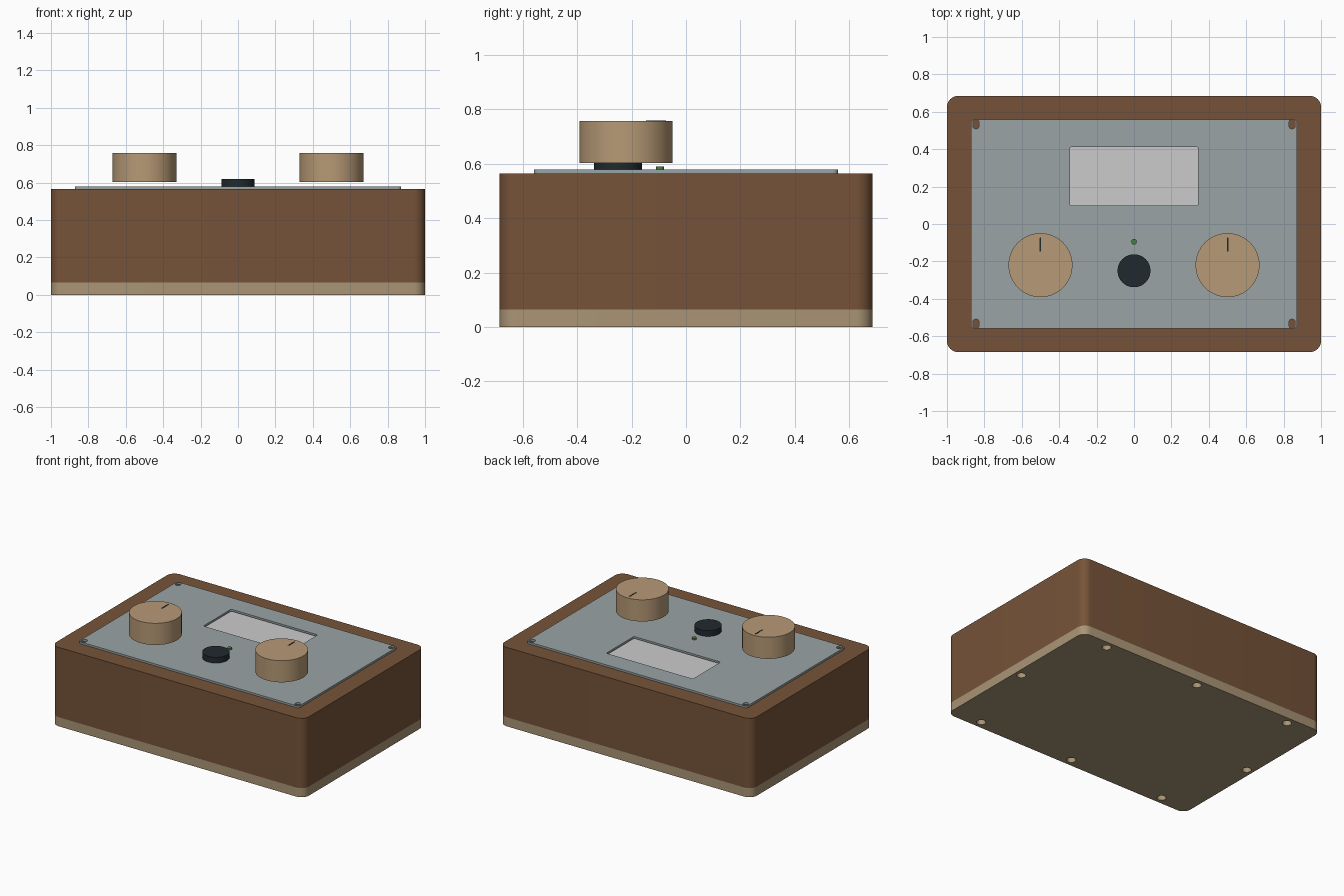
import bpy, bmesh, math

if "Cube" in bpy.data.objects:
    bpy.data.objects.remove(bpy.data.objects["Cube"])


def material(name, rgb):
    m = bpy.data.materials.new(name)
    m.diffuse_color = (*rgb, 1)
    m.use_nodes = True
    m.node_tree.nodes["Principled BSDF"].inputs["Base Color"].default_value = m.diffuse_color
    return m


WOOD = material("walnut", (0.18, 0.086, 0.04))
TAN = material("pale_wood", (0.40, 0.30, 0.18))
KNOB = material("knob_wood", (0.47, 0.32, 0.18))
STEEL = material("panel_metal", (0.32, 0.37, 0.38))
BLACK = material("black_plastic", (0.015, 0.023, 0.028))
GLASS = material("display_white", (0.68, 0.68, 0.71))
GREEN = material("green_led", (0.06, 0.22, 0.04))


def rrect(cx, cy, hx, hy, r, seg=8):
    """Outline of a rectangle with rounded corners."""
    pts = []
    for k, (sx, sy) in enumerate([(1, 1), (-1, 1), (-1, -1), (1, -1)]):
        for i in range(seg + 1):
            a = (k + i / seg) * math.pi / 2
            pts.append((cx + sx * (hx - r) + r * math.cos(a),
                        cy + sy * (hy - r) + r * math.sin(a)))
    return pts


def circle(cx, cy, r, n=64):
    return [(cx + r * math.cos(2 * math.pi * i / n),
             cy + r * math.sin(2 * math.pi * i / n)) for i in range(n)]


def plate(name, outlines, z0, z1, mat):
    """Extrude outlines from z0 to z1; outlines inside others become holes."""
    cu = bpy.data.curves.new(name + "_profile", 'CURVE')
    cu.dimensions = '2D'
    cu.fill_mode = 'BOTH'
    cu.extrude = (z1 - z0) / 2
    for pts in outlines:
        s = cu.splines.new('POLY')
        s.points.add(len(pts) - 1)
        for p, (x, y) in zip(s.points, pts):
            p.co = (x, y, 0, 1)
        s.use_cyclic_u = True
    tmp = bpy.data.objects.new(name + "_tmp", cu)
    bpy.context.collection.objects.link(tmp)
    bpy.context.view_layer.update()
    dg = bpy.context.evaluated_depsgraph_get()
    me = bpy.data.meshes.new_from_object(tmp.evaluated_get(dg))
    bpy.data.objects.remove(tmp)

    bm = bmesh.new()
    bm.from_mesh(me)
    bmesh.ops.remove_doubles(bm, verts=bm.verts, dist=1e-5)
    bmesh.ops.translate(bm, verts=bm.verts, vec=(0, 0, (z0 + z1) / 2))
    bmesh.ops.recalc_face_normals(bm, faces=bm.faces)
    bm.to_mesh(me)
    bm.free()
    me.name = name
    me.materials.clear()
    me.materials.append(mat)
    ob = bpy.data.objects.new(name, me)
    bpy.context.collection.objects.link(ob)
    bpy.ops.object.select_all(action='DESELECT')
    ob.select_set(True)
    bpy.context.view_layer.objects.active = ob
    bpy.ops.object.shade_smooth_by_angle(angle=math.radians(30))
    return ob


# Base plate with eight screw holes
outer = rrect(0, 0, 1.0, 0.685, 0.06)
spots = [(x, y) for x in (-0.76, 0, 0.76) for y in (-0.63, 0.63)]
spots += [(-0.95, 0), (0.95, 0)]
plate("base_plate", [outer] + [circle(x, y, 0.03, 24) for x, y in spots],
      0, 0.065, TAN)

# Stacked hollow wooden frames
inner = rrect(0, 0, 0.81, 0.49, 0.04)
levels = [0.065, 0.252, 0.439, 0.565]
for i in range(3):
    plate(f"case_layer_{i + 1}", [outer, inner], levels[i], levels[i + 1], WOOD)

# Metal top panel with display window and corner slots
slots = [rrect(sx * 0.845, sy * 0.533, 0.017, 0.024, 0.0165)
         for sx in (-1, 1) for sy in (-1, 1)]
window = rrect(0, 0.255, 0.343, 0.157, 0.01, 4)
plate("top_panel", [rrect(0, 0, 0.872, 0.559, 0.02), window] + slots,
      0.565, 0.579, STEEL)

# Display sitting just under the window
plate("display", [rrect(0, 0.255, 0.40, 0.20, 0.01, 4)], 0.53, 0.553, GLASS)

# Dials with pointer marks
for side, sx in (("left", -1), ("right", 1)):
    plate(f"{side}_dial", [circle(sx * 0.5, -0.22, 0.171, 96)], 0.602, 0.757, KNOB)
    plate(f"{side}_dial_pointer", [rrect(sx * 0.5, -0.11, 0.004, 0.037, 0.001, 1)],
          0.75, 0.759, BLACK)

# Push button: collar and cap
plate("button_collar", [circle(0, -0.25, 0.088)], 0.579, 0.598, BLACK)
plate("button_cap", [circle(0, -0.25, 0.088)], 0.598, 0.62, BLACK)

# Status light
plate("status_light", [circle(0, -0.095, 0.015, 24)], 0.575, 0.59, GREEN)
